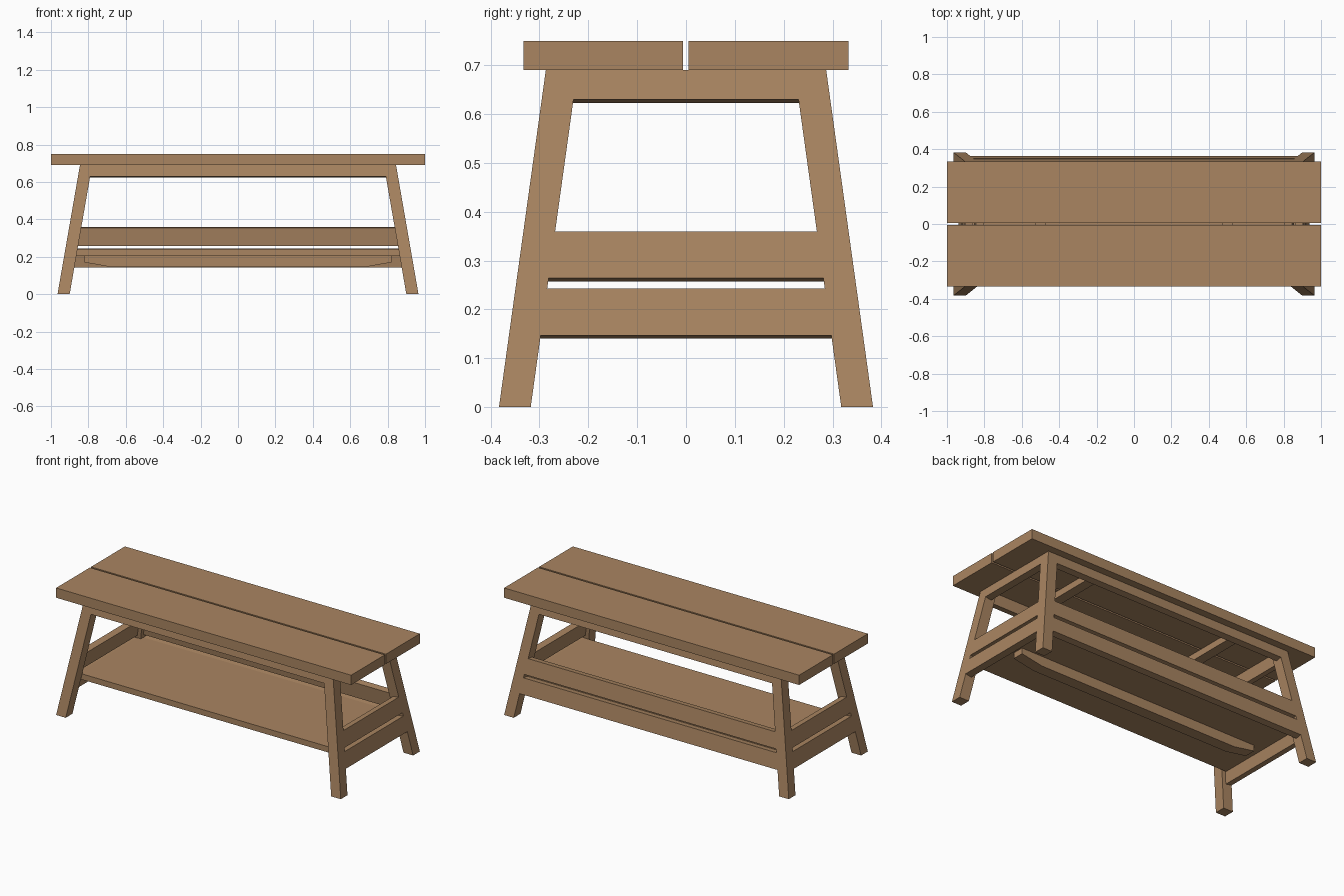
import bpy, bmesh

if "Cube" in bpy.data.objects:
    bpy.data.objects.remove(bpy.data.objects["Cube"])

wood = bpy.data.materials.new("warm wood")
wood.diffuse_color = (0.40, 0.235, 0.12, 1)
wood.use_nodes = True
wood.node_tree.nodes["Principled BSDF"].inputs["Base Color"].default_value = wood.diffuse_color

SX, SY = 0.174, 0.139           # inward lean of the legs per unit of height
TOP = 0.69                      # underside of the bench top


def x_out(z): return 0.965 - SX * z
def x_in(z): return 0.90 - SX * z
def y_out(z): return 0.383 - SY * z
def y_in(z): return 0.318 - SY * z


def loft(name, a, b):
    """Solid between two matching closed outlines."""
    bm = bmesh.new()
    va = [bm.verts.new(p) for p in a]
    vb = [bm.verts.new(p) for p in b]
    n = len(a)
    bm.faces.new(va)
    bm.faces.new(vb[::-1])
    for i in range(n):
        j = (i + 1) % n
        bm.faces.new((va[j], va[i], vb[i], vb[j]))
    bmesh.ops.recalc_face_normals(bm, faces=bm.faces)
    me = bpy.data.meshes.new(name)
    bm.to_mesh(me)
    bm.free()
    me.materials.append(wood)
    ob = bpy.data.objects.new(name, me)
    bpy.context.collection.objects.link(ob)
    return ob


def box(name, x0, x1, y0, y1, z0, z1):
    ring = [(x0, y0), (x1, y0), (x1, y1), (x0, y1)]
    return loft(name, [(x, y, z0) for x, y in ring], [(x, y, z1) for x, y in ring])


def section(out, slope, z0, z1, t, flat_top=False):
    """Leaning rail cross-section: (offset, height), flush with the leg's outside."""
    drop = 0 if flat_top else t * slope
    return [(out(z0), z0), (out(z1), z1),
            (out(z1) - t, z1 - drop), (out(z0) - t, z0 - t * slope)]


def end_rail(name, s, z0, z1, t=0.04, flat_top=False):
    sec = section(x_out, SX, z0, z1, t, flat_top)
    loft(name, [(s * x, -y_in(z), z) for x, z in sec], [(s * x, y_in(z), z) for x, z in sec])


def long_rail(name, s, z0, z1, t=0.04, flat_top=False):
    sec = section(y_out, SY, z0, z1, t, flat_top)
    loft(name, [(-x_in(z), s * y, z) for y, z in sec], [(x_in(z), s * y, z) for y, z in sec])


# two top planks with a narrow gap
box("front_top_plank", -1, 1, -0.333, -0.006, TOP, 0.75)
box("back_top_plank", -1, 1, 0.005, 0.333, TOP, 0.75)

# splayed legs
for sx, xn in ((-1, "left"), (1, "right")):
    for sy, yn in ((-1, "front"), (1, "back")):
        rings = []
        for z in (0, TOP):
            rings.append([(sx * x_in(z), sy * y_in(z), z), (sx * x_out(z), sy * y_in(z), z),
                          (sx * x_out(z), sy * y_out(z), z), (sx * x_in(z), sy * y_out(z), z)])
        loft(f"{yn}_{xn}_leg", *rings)

# rails at each end
for s, n in ((-1, "left"), (1, "right")):
    end_rail(f"{n}_apron", s, 0.63, TOP, flat_top=True)
    end_rail(f"{n}_upper_rail", s, 0.264, 0.36)
    end_rail(f"{n}_lower_rail", s, 0.147, 0.243)

# long aprons under the top, and the back rails
for s, n in ((-1, "front"), (1, "back")):
    long_rail(f"{n}_apron", s, 0.63, TOP, flat_top=True)
long_rail("back_upper_rail", 1, 0.264, 0.36)
long_rail("back_lower_rail", 1, 0.147, 0.243)

# cross battens holding the top planks
for s, n in ((-1, "left"), (1, "right")):
    box(f"{n}_top_batten", s * 0.5 - 0.03, s * 0.5 + 0.03, -0.25, 0.25, 0.65, TOP)

# shelf and the tapered beam beneath it
box("shelf", -0.885, 0.885, -0.28, 0.308, 0.205, 0.24)
profile = [(-0.82, 0.205), (-0.82, 0.17), (-0.68, 0.145),
           (0.68, 0.145), (0.82, 0.17), (0.82, 0.205)]
loft("shelf_beam", [(x, -0.035, z) for x, z in profile], [(x, 0.035, z) for x, z in profile])
